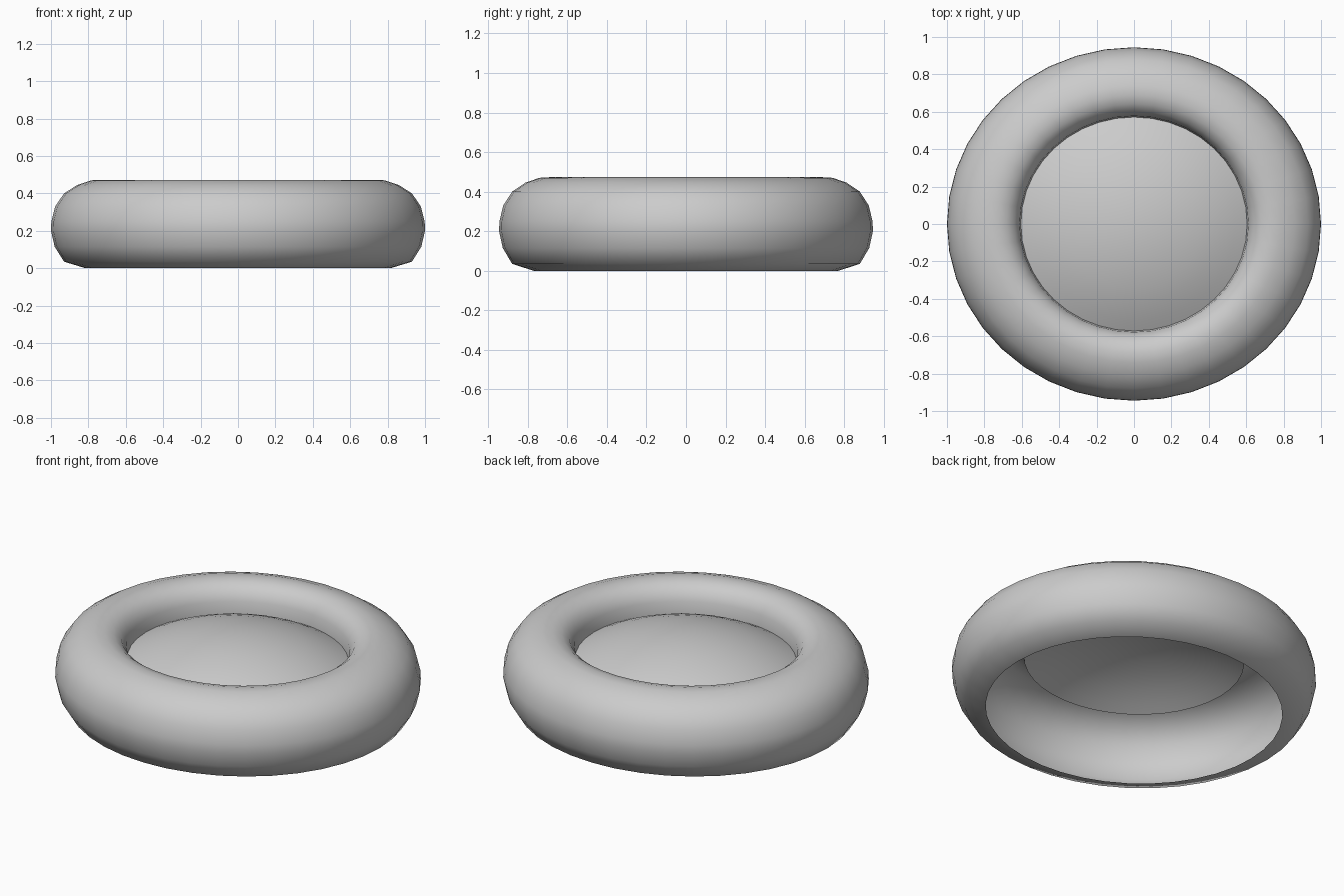
import bpy, bmesh, math

if "Cube" in bpy.data.objects:
    bpy.data.objects.remove(bpy.data.objects["Cube"])

SEGMENTS = 40
Y_SCALE = 0.945


def lathe(name, profile, angle):
    """Spin an (r, z) profile into an open elliptical shell."""
    bm = bmesh.new()
    rings = []
    for r, z in profile:
        if r == 0:
            rings.append([bm.verts.new((0, 0, z))] * SEGMENTS)
            continue
        rings.append([bm.verts.new((r * math.cos(2 * math.pi * i / SEGMENTS),
                                    r * math.sin(2 * math.pi * i / SEGMENTS) * Y_SCALE, z))
                      for i in range(SEGMENTS)])
    for a, b in zip(rings, rings[1:]):
        for i in range(SEGMENTS):
            j = (i + 1) % SEGMENTS
            quad = list(dict.fromkeys([a[i], a[j], b[j], b[i]]))
            bm.faces.new(quad)
    mesh = bpy.data.meshes.new(name)
    bm.to_mesh(mesh)
    bm.free()
    obj = bpy.data.objects.new(name, mesh)
    bpy.context.collection.objects.link(obj)
    bpy.ops.object.select_all(action='DESELECT')
    bpy.context.view_layer.objects.active = obj
    obj.select_set(True)
    bpy.ops.object.shade_smooth_by_angle(angle=math.radians(angle))
    return obj


# Rounded hollow ring, open underneath
lathe("ring_shell", [(0.815, 0), (0.93, 0.035), (0.98, 0.115), (1.0, 0.2), (0.998, 0.25),
                     (0.978, 0.33), (0.93, 0.4), (0.86, 0.445), (0.785, 0.47), (0.73, 0.473),
                     (0.68, 0.46), (0.64, 0.43), (0.612, 0.38), (0.605, 0.31)], 60)

# Domed centre panel (spherical cap)
DOME = 0.15
RADIUS = 0.605
SPHERE = (RADIUS ** 2 + DOME ** 2) / (2 * DOME)
lathe("centre_panel", [(RADIUS * t, 0.31 + DOME - SPHERE + math.sqrt(SPHERE ** 2 - (RADIUS * t) ** 2))
                       for t in (1, 0.9, 0.75, 0.6, 0.4, 0.2, 0)], 40)
